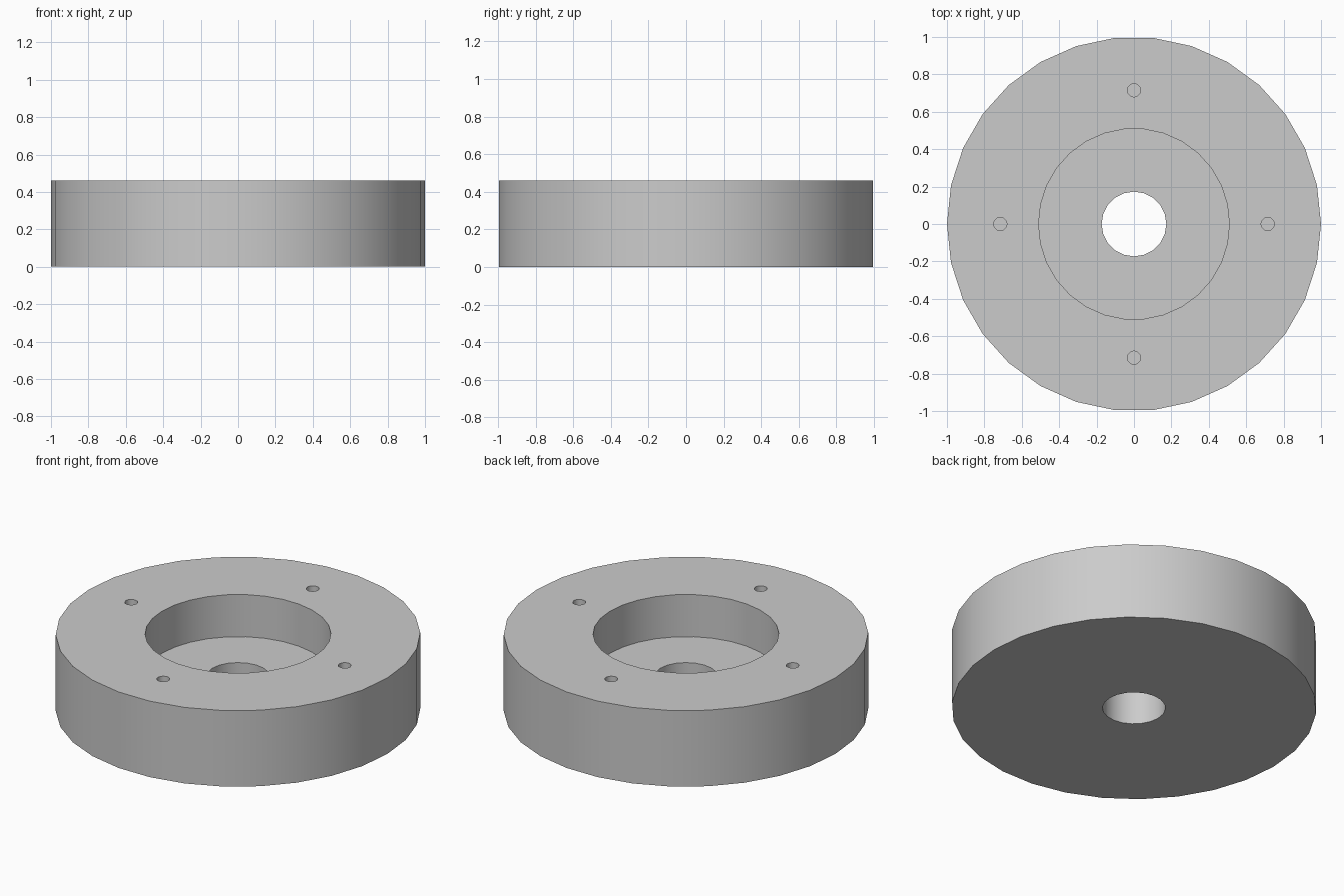
import bpy
from math import radians, cos, sin, pi

cube = bpy.data.objects.get("Cube")
if cube:
    bpy.data.objects.remove(cube, do_unlink=True)

HEIGHT = 0.46
FLOOR = 0.205      # height of the recess floor
BOLT_DEPTH = 0.25
OVER = 0.1         # cutter overshoot

grey = bpy.data.materials.new("plain grey")
grey.use_nodes = True
colour = (0.6, 0.6, 0.6, 1)
grey.diffuse_color = colour
grey.node_tree.nodes["Principled BSDF"].inputs["Base Color"].default_value = colour


def cylinder(name, radius, bottom, top, sides, x=0, y=0):
    """Capped cylinder with its first corner on +x."""
    ring = [(x + radius * cos(2 * pi * i / sides), y + radius * sin(2 * pi * i / sides))
            for i in range(sides)]
    verts = [(px, py, z) for z in (bottom, top) for px, py in ring]
    faces = [(i, (i + 1) % sides, (i + 1) % sides + sides, i + sides) for i in range(sides)]
    faces += [tuple(reversed(range(sides))), tuple(range(sides, 2 * sides))]
    mesh = bpy.data.meshes.new(name)
    mesh.from_pydata(verts, [], faces)
    mesh.materials.append(grey)
    obj = bpy.data.objects.new(name, mesh)
    bpy.context.collection.objects.link(obj)
    return obj


# Thick disc body
body = cylinder("flanged_disc", 1.0, 0, HEIGHT, 30)

# Wide recess, through bore and four blind bolt holes
cutters = [
    cylinder("recess_cutter", 0.51, FLOOR, HEIGHT + OVER, 30),
    cylinder("bore_cutter", 0.173, -OVER, HEIGHT + OVER, 20),
]
for k in range(4):
    a = k * pi / 2
    cutters.append(cylinder("bolt_hole_cutter", 0.036, HEIGHT - BOLT_DEPTH, HEIGHT + OVER, 12,
                            0.715 * cos(a), 0.715 * sin(a)))

bpy.ops.object.select_all(action='DESELECT')
bpy.context.view_layer.objects.active = body
body.select_set(True)
for cutter in cutters:
    cutter.hide_render = True
    mod = body.modifiers.new("cut", 'BOOLEAN')
    mod.operation = 'DIFFERENCE'
    mod.solver = 'EXACT'
    mod.object = cutter
    bpy.ops.object.modifier_apply(modifier=mod.name)
    bpy.data.objects.remove(cutter, do_unlink=True)

# Smooth round walls with crisp rims
bpy.ops.object.shade_smooth_by_angle(angle=radians(35))
